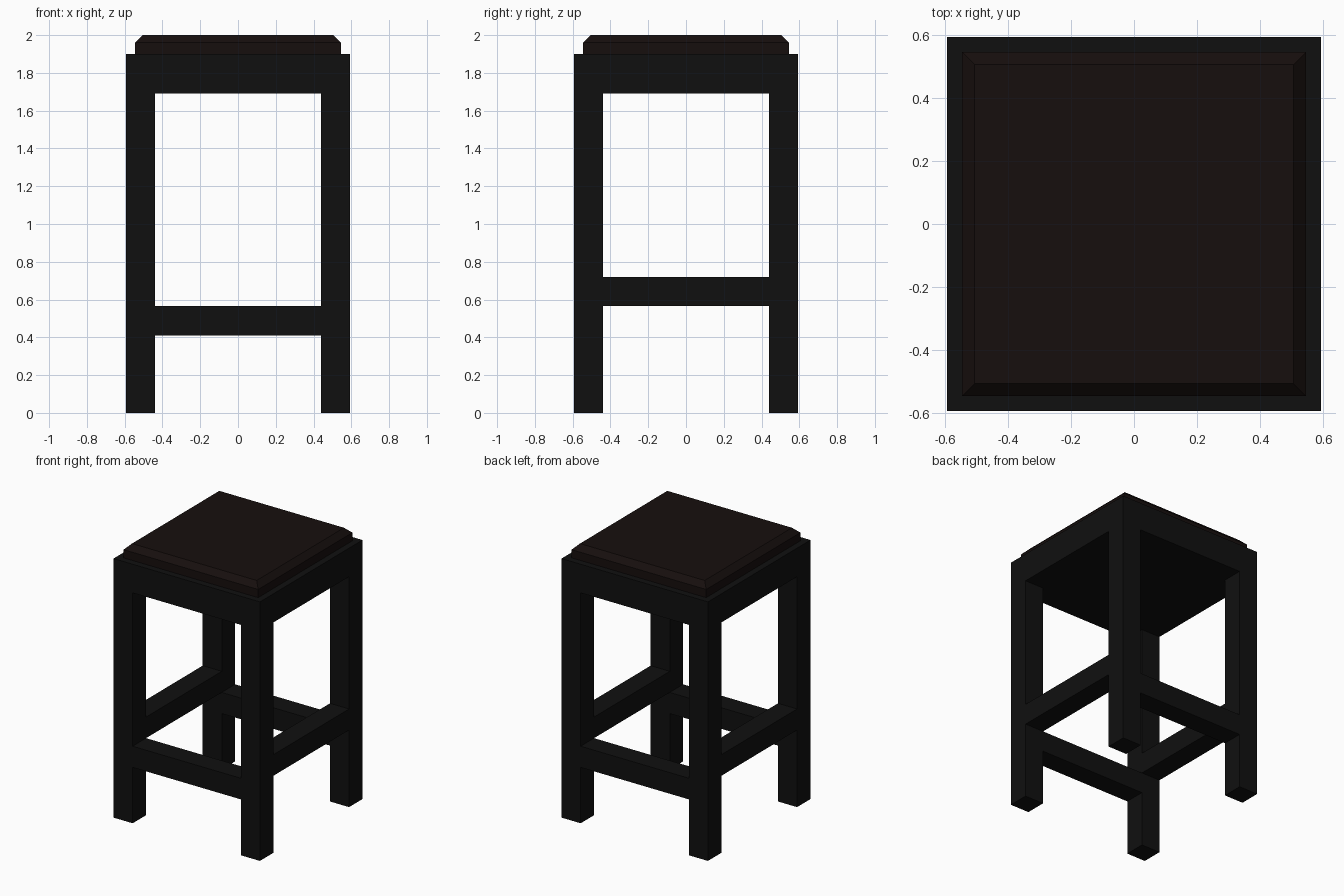
import bpy
import bmesh

if "Cube" in bpy.data.objects:
    bpy.data.objects.remove(bpy.data.objects["Cube"])

OUT, INN = 0.594, 0.439      # outer and inner faces of the legs
APRON, FRAME_TOP, TOP = 1.69, 1.90, 2.0


def material(name, rgb):
    m = bpy.data.materials.new(name)
    m.diffuse_color = (*rgb, 1)
    m.use_nodes = True
    m.node_tree.nodes["Principled BSDF"].inputs["Base Color"].default_value = m.diffuse_color
    return m


frame_mat = material("black_wood", (0.005, 0.005, 0.005))
seat_mat = material("dark_leather", (0.008, 0.0045, 0.004))


def box(name, lo, hi, mat, chamfer=0):
    """Box between two corners, optionally with chamfered top edges."""
    bm = bmesh.new()
    bmesh.ops.create_cube(bm, size=1)
    for v in bm.verts:
        v.co = [(a + b) / 2 + c * (b - a) for a, b, c in zip(lo, hi, v.co)]
    if chamfer:
        top = [e for e in bm.edges if all(v.co.z > hi[2] - 1e-4 for v in e.verts)]
        bmesh.ops.bevel(bm, geom=top, offset=chamfer, segments=1, affect='EDGES')
    me = bpy.data.meshes.new(name)
    bm.to_mesh(me)
    bm.free()
    me.materials.append(mat)
    ob = bpy.data.objects.new(name, me)
    bpy.context.collection.objects.link(ob)
    return ob


def span(s):
    """Leg-thick range on the negative or positive side."""
    return (INN, OUT) if s > 0 else (-OUT, -INN)


# Legs
for sy, fb in ((-1, "front"), (1, "back")):
    for sx, lr in ((-1, "left"), (1, "right")):
        (x0, x1), (y0, y1) = span(sx), span(sy)
        box(f"{fb}_{lr}_leg", (x0, y0, 0), (x1, y1, APRON), frame_mat)

# Stretchers: low at front and back, higher at the sides
for s, fb, lr in ((-1, "front", "left"), (1, "back", "right")):
    a, b = span(s)
    box(f"{fb}_stretcher", (-INN, a, 0.41), (INN, b, 0.565), frame_mat)
    box(f"{lr}_stretcher", (a, -INN, 0.565), (b, INN, 0.72), frame_mat)

# Seat frame and chamfered seat pad
box("seat_frame", (-OUT, -OUT, APRON), (OUT, OUT, FRAME_TOP), frame_mat)
box("seat", (-0.546, -0.546, FRAME_TOP), (0.546, 0.546, TOP), seat_mat, 0.04)
